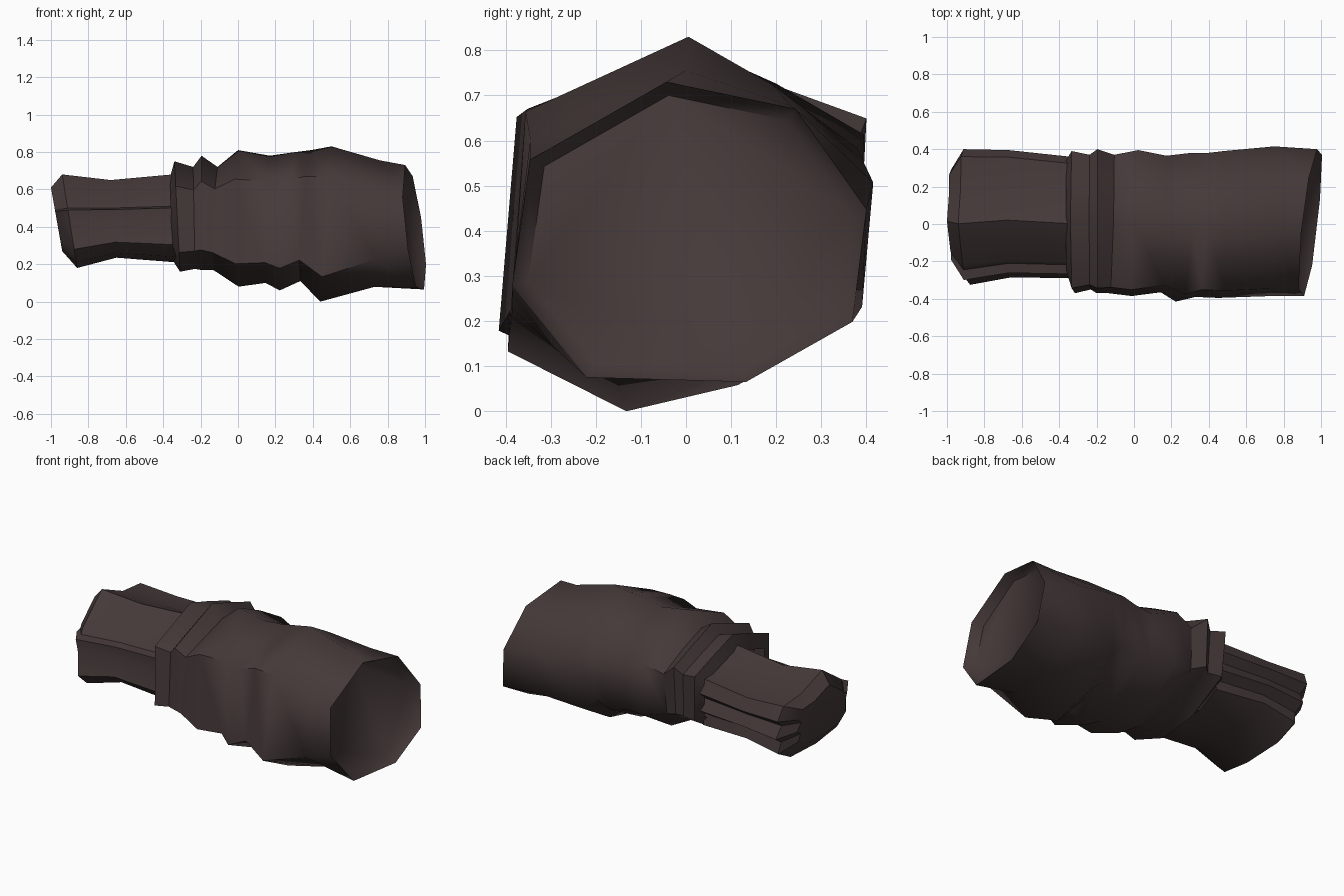
import bpy, bmesh, math

cube = bpy.data.objects.get("Cube")
if cube:
    bpy.data.objects.remove(cube)

cloth = bpy.data.materials.new("dark brown cloth")
cloth.use_nodes = True
colour = (0.06, 0.041, 0.041, 1)
cloth.diffuse_color = colour
cloth.node_tree.nodes["Principled BSDF"].inputs["Base Color"].default_value = colour

# Unit cross-sections (y, z), clockwise from the top
OPENING = [(-.13, 1), (.6, .82), (1, .15), (.92, -.6),
           (.32, -1), (-.58, -.97), (-1, -.36), (-.9, .48)]
BODY = [(.02, 1), (.5, .74), (1, .35), (.95, -.5),
        (.3, -.86), (-.33, -1), (-1, -.68), (-.9, .6)]
GATHER = [(.02, 1), (.5, .8), (1, .57), (.96, -.4),
          (.3, -.9), (-.33, -1), (-1, -.65), (-.93, .55)]
# Pleated cuff: hollow top, two back grooves, one front crease
CUFF = [(-.1, 1), (.42, .68), (.89, .62), (1, .28), (.86, .1), (.97, -.2),
        (.8, -.36), (.84, -.65), (.45, -.95), (-.25, -1), (-.8, -.88),
        (-1, -.6), (-.92, -.05), (-.93, .24), (-.78, .28), (-.72, .4)]


def blend(a, b, t):
    return a + (b - a) * t


def mix(first, second, t):
    return [(blend(a[0], b[0], t), blend(a[1], b[1], t))
            for a, b in zip(first, second)]


def loft(name, rings, angle, cap_start=False, cap_end=False):
    """Ring: section, x at top, x at bottom, yaw, y range, z range."""
    bm = bmesh.new()
    loops = []
    for pts, x_top, x_bot, yaw, y0, y1, z0, z1 in rings:
        loop = []
        for y, z in pts:
            x = blend(x_bot, x_top, (z + 1) / 2) + yaw * y
            loop.append(bm.verts.new((x, blend(y0, y1, (y + 1) / 2),
                                      blend(z0, z1, (z + 1) / 2))))
        loops.append(loop)
    for a, b in zip(loops, loops[1:]):
        n = len(a)
        for i in range(n):
            j = (i + 1) % n
            bm.faces.new((a[j], a[i], b[i], b[j]))
    if cap_start:
        bm.faces.new(loops[0])
    if cap_end:
        bm.faces.new(loops[-1][::-1])
    bmesh.ops.recalc_face_normals(bm, faces=bm.faces)
    mesh = bpy.data.meshes.new(name)
    bm.to_mesh(mesh)
    bm.free()
    mesh.materials.append(cloth)
    obj = bpy.data.objects.new(name, mesh)
    bpy.context.collection.objects.link(obj)
    bpy.ops.object.select_all(action='DESELECT')
    obj.select_set(True)
    bpy.context.view_layer.objects.active = obj
    bpy.ops.object.shade_smooth_by_angle(angle=math.radians(angle))


# Pleated wrist end with a bevelled, tilted cap
loft("pleated_cuff", [
    (CUFF, -1, -.94, 0, -.21, .29, .27, .61),
    (CUFF, -.94, -.86, 0, -.325, .40, .18, .68),
    (CUFF, -.68, -.65, 0, -.285, .395, .235, .65),
    (CUFF, -.35, -.33, 0, -.29, .36, .21, .68),
], 36, cap_start=True)

# Gathered folds beside the cuff
neck = mix(BODY, GATHER, .5)
loft("gathered_folds", [
    (GATHER, -.365, -.355, 0, -.27, .34, .23, .66),
    (GATHER, -.34, -.31, 0, -.37, .39, .16, .75),
    (GATHER, -.24, -.23, 0, -.35, .37, .175, .72),
    (GATHER, -.195, -.20, 0, -.37, .40, .17, .78),
    (neck, -.11, -.13, .01, -.37, .37, .17, .72),
], 40)

# Full sleeve with slanted sagging folds and a shallow recessed opening
loft("sleeve_body", [
    (neck, -.11, -.13, .01, -.37, .37, .17, .72),
    (neck, 0, .01, .02, -.385, .395, .08, .81),
    (BODY, .17, .15, .01, -.365, .365, .10, .78),
    (BODY, .31, .23, .02, -.415, .38, .06, .80),
    (BODY, .39, .34, .02, -.39, .38, .11, .81),
    (BODY, .50, .44, 0, -.395, .39, .0, .83),
    (mix(OPENING, BODY, .6), .76, .73, 0, -.385, .415, .075, .755),
    (OPENING, .90, .98, .045, -.385, .40, .065, .73),
    (OPENING, .84, .92, .045, -.35, .365, .095, .70),
], 62, cap_end=True)
